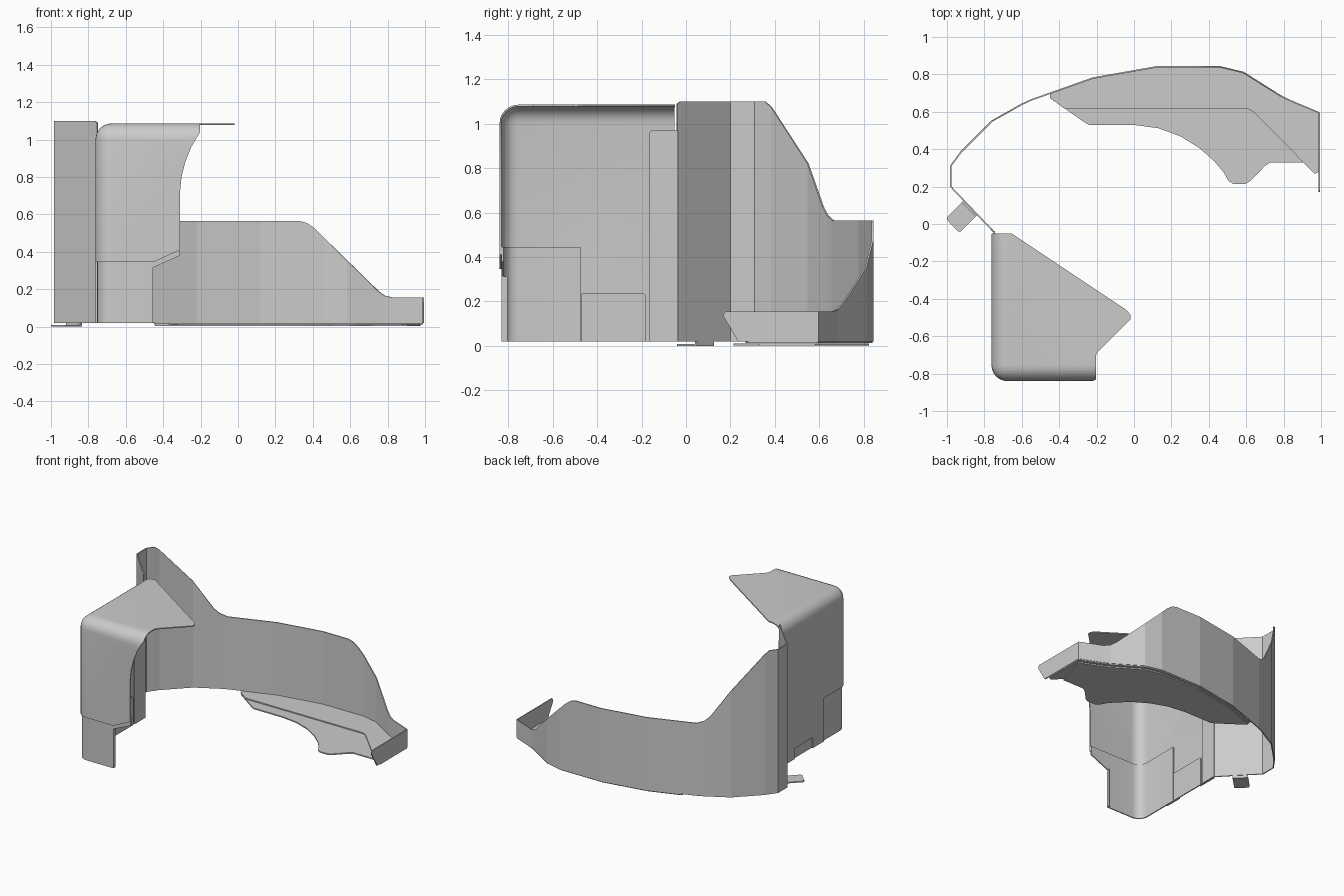
import bpy
import bmesh

cube = bpy.data.objects.get("Cube")
if cube:
    bpy.data.objects.remove(cube, do_unlink=True)

grey = bpy.data.materials.new("sheet grey")
grey.use_nodes = True
TONE = (0.6, 0.6, 0.6, 1)
grey.diffuse_color = TONE
for node in grey.node_tree.nodes:
    if node.type == 'BSDF_PRINCIPLED':
        node.inputs["Base Color"].default_value = TONE

BASE = 0.02    # underside of the standing sheets
SHEET = 0.008  # sheet thickness


def finish(name, bm):
    mesh = bpy.data.meshes.new(name)
    bm.to_mesh(mesh)
    bm.free()
    mesh.materials.append(grey)
    ob = bpy.data.objects.new(name, mesh)
    bpy.context.collection.objects.link(ob)
    return ob


def select(ob):
    bpy.ops.object.select_all(action='DESELECT')
    ob.select_set(True)
    bpy.context.view_layer.objects.active = ob


def apply(ob, mod):
    select(ob)
    bpy.ops.object.modifier_apply(modifier=mod.name)


def thicken(ob, offset=-1):
    mod = ob.modifiers.new("thickness", 'SOLIDIFY')
    mod.thickness = SHEET
    mod.offset = offset
    apply(ob, mod)


def prism(name, outline, axis, low, high):
    """Extrude a 2D outline along an axis."""
    place = {'x': lambda a, b, t: (t, a, b),
             'y': lambda a, b, t: (a, t, b),
             'z': lambda a, b, t: (a, b, t)}[axis]
    bm = bmesh.new()
    face = bm.faces.new([bm.verts.new(place(a, b, low)) for a, b in outline])
    out = bmesh.ops.extrude_face_region(bm, geom=[face])
    shift = place(0, 0, high - low)
    moved = [v for v in out["geom"] if isinstance(v, bmesh.types.BMVert)]
    bmesh.ops.translate(bm, verts=moved, vec=shift)
    bmesh.ops.recalc_face_normals(bm, faces=bm.faces)
    return finish(name, bm)


def cut(ob, outline, axis, low, high):
    tool = prism("cutter", outline, axis, low, high)
    tool.hide_render = True
    mod = ob.modifiers.new("cut", 'BOOLEAN')
    mod.operation = 'DIFFERENCE'
    mod.solver = 'EXACT'
    mod.object = tool
    apply(ob, mod)
    bpy.data.objects.remove(tool, do_unlink=True)


def corner_sheet(name, low, high, radius, roof):
    """Rounded corner of a box, left open behind, below and to one side."""
    bm = bmesh.new()
    bmesh.ops.create_cube(bm, size=1)
    for v in bm.verts:
        v.co = [l if c < 0 else h for c, l, h in zip(v.co, low, high)]

    def sides(v):
        return {s for s, on in (("left", v.co.x == low_x), ("front", v.co.y == low_y),
                                ("top", roof and v.co.z == high_z)) if on}
    low_x = min(v.co.x for v in bm.verts)
    low_y = min(v.co.y for v in bm.verts)
    high_z = max(v.co.z for v in bm.verts)
    edges = [e for e in bm.edges if len(sides(e.verts[0]) & sides(e.verts[1])) > 1]
    bmesh.ops.bevel(bm, geom=edges, offset=radius, segments=6, profile=0.5, affect='EDGES')
    bm.normal_update()
    opened = [f for f in bm.faces if f.normal.x > 0.9 or f.normal.y > 0.9
              or f.normal.z < -0.9 or (not roof and f.normal.z > 0.9)]
    bmesh.ops.delete(bm, geom=opened, context='FACES')
    ob = finish(name, bm)
    thicken(ob)
    return ob


def smooth(ob):
    select(ob)
    bpy.ops.object.shade_smooth_by_angle(angle=0.6)


# Curved back wall: x, y and top height along its path
path = [(-0.752, -0.04, 1.09), (-0.765, -0.026, 1.1), (-0.98, 0.2, 1.1),
        (-0.98, 0.31, 1.1), (-0.945, 0.357, 1.1), (-0.925, 0.385, 1.075),
        (-0.76, 0.55, 0.82), (-0.635, 0.62, 0.62), (-0.6, 0.64, 0.585),
        (-0.55, 0.663, 0.565), (-0.22, 0.78, 0.565), (0.12, 0.84, 0.565),
        (0.33, 0.84, 0.565), (0.37, 0.84, 0.553), (0.41, 0.84, 0.525),
        (0.46, 0.84, 0.475), (0.585, 0.81, 0.352), (0.75, 0.706, 0.19),
        (0.785, 0.684, 0.165), (0.83, 0.662, 0.155), (0.99, 0.595, 0.155),
        (0.99, 0.235, 0.155), (0.99, 0.18, 0.155), (0.99, 0.17, 0.145)]
bm = bmesh.new()
rows = []
for x, y, top in path:
    low = BASE + max(0, 0.235 - y) * 1.7 if x > 0.9 else BASE
    rows.append((bm.verts.new((x, y, low)), bm.verts.new((x, y, top))))
for a, b in zip(rows, rows[1:]):
    bm.faces.new((a[0], b[0], b[1], a[1]))
thicken(finish("back_wall", bm), 0)

# Strip joining the back wall to the corner shell
prism("joining_strip", [(-0.165, BASE), (-0.037, BASE), (-0.037, 0.97),
                        (-0.155, 0.97), (-0.165, 0.96)], 'x', -0.752, -0.744)

# Front corner shell with a rounded top and a roof plate
shell = corner_sheet("corner_shell", (-0.762, -0.84, -0.1), (0.1, 0.05, 1.086), 0.085, True)
cut(shell, [(-0.9, -0.055), (-0.655, -0.05), (-0.04, -0.46), (-0.02, -0.485),
            (-0.02, -0.51), (-0.2, -0.69), (-0.2, -0.95), (0.4, -0.95),
            (0.4, 0.3), (-0.9, 0.3)], 'z', -0.3, 1.3)
cut(shell, [(-0.9, -0.2), (-0.9, 0.345), (-0.45, 0.345), (-0.31, 0.41),
            (-0.31, 0.72), (-0.302, 0.8), (-0.282, 0.88), (-0.25, 0.96),
            (-0.203, 1.04), (-0.203, 1.2), (0.3, 1.2), (0.3, -0.2)], 'y', -1, -0.7)
cut(shell, [(-1, -0.2), (-1, 0.345), (-0.55, 0.345), (-0.55, BASE), (-0.42, BASE),
            (-0.42, 0.1), (-0.2, 0.1), (-0.2, BASE), (0.2, BASE), (0.2, -0.2)],
    'x', -0.9, -0.66)
smooth(shell)

# Lower corner panel tucked inside the shell
lower = corner_sheet("lower_corner_panel", (-0.753, -0.831, BASE),
                     (-0.312, -0.475, 0.445), 0.075, False)
cut(lower, [(-0.455, -0.1), (-0.455, 0.315), (-0.21, 0.425), (-0.21, -0.1)], 'y', -1, -0.7)
smooth(lower)
prism("lower_panel_flange", [(-0.463, -0.825), (-0.455, -0.825), (-0.455, -0.805),
                             (-0.463, -0.805)], 'z', BASE, 0.312)

# Small panel behind the side notch
prism("side_notch_panel", [(-0.47, BASE), (-0.18, BASE), (-0.18, 0.225),
                           (-0.19, 0.235), (-0.47, 0.235)], 'x', -0.753, -0.745)

# Bottom lip of the back wall
outer = [(0.99, 0.595), (0.8, 0.675), (0.585, 0.81), (0.46, 0.84),
         (0.12, 0.84), (-0.22, 0.78), (-0.45, 0.7)]
prism("wall_lip", outer + [(-0.45, 0.675), (-0.37, 0.615), (0.61, 0.615), (0.64, 0.6),
                           (0.965, 0.268), (0.99, 0.28)], 'z', 0.012, BASE)

# Scalloped foot plate under the lip
prism("foot_plate", [(x * 0.985, y - 0.015) for x, y in outer] +
      [(-0.445, 0.67), (-0.26, 0.54), (-0.24, 0.53), (0, 0.53), (0.13, 0.512),
       (0.25, 0.468), (0.35, 0.406), (0.43, 0.335), (0.48, 0.275), (0.505, 0.23),
       (0.53, 0.215), (0.595, 0.215), (0.62, 0.228), (0.7, 0.31), (0.73, 0.33),
       (0.905, 0.33)], 'z', 0.002, 0.011)

# Foot tab outside the wall, with the fold that meets it
prism("foot_tab", [(-0.94, -0.04), (-0.925, -0.04), (-0.835, 0.05), (-0.91, 0.125),
                   (-1, 0.035), (-1, 0.022)], 'z', 0, 0.009)
prism("foot_tab_fold", [(-0.845, 0.04), (-0.835, 0.05), (-0.91, 0.125),
                        (-0.92, 0.115)], 'z', 0.004, 0.022)
